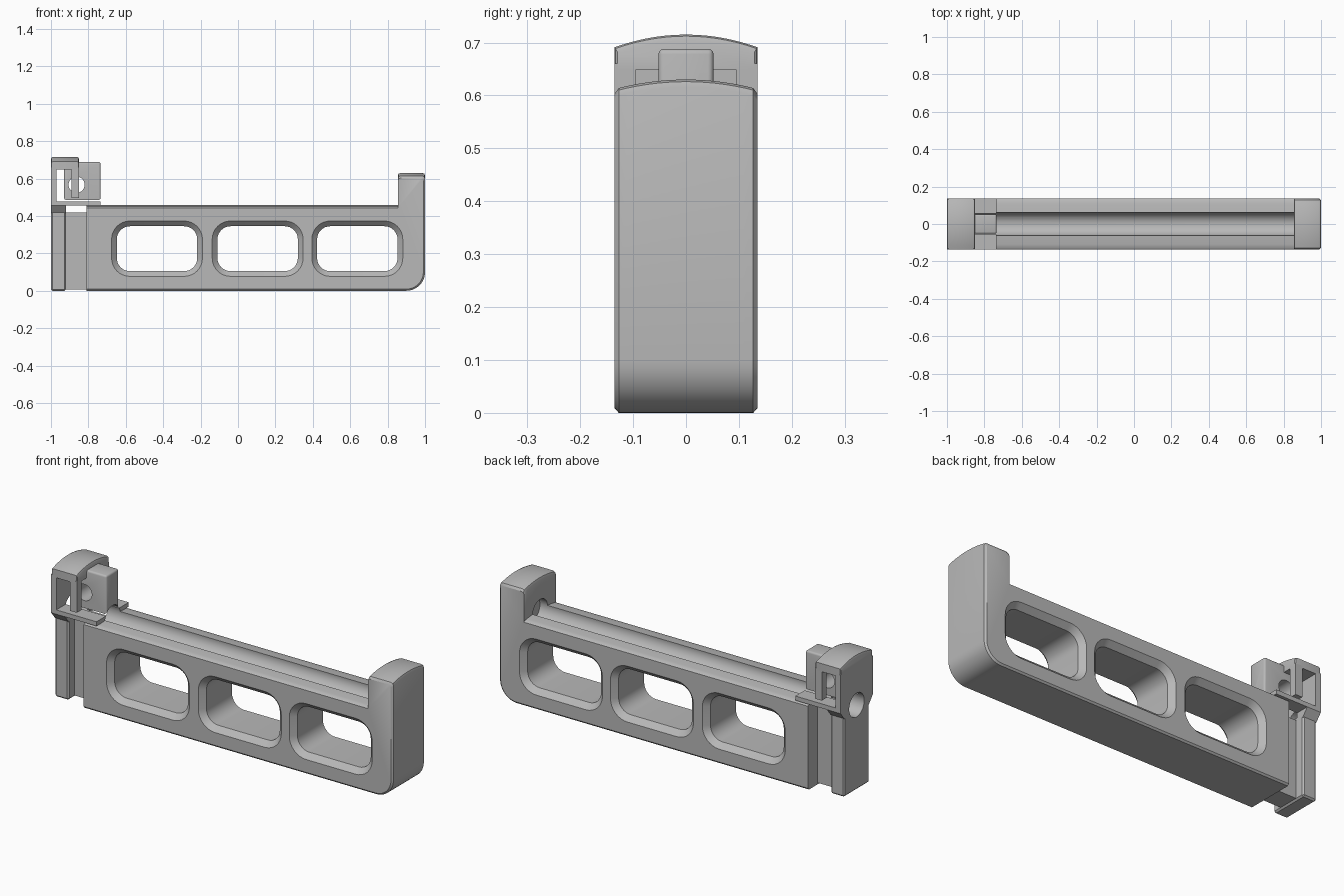
import bpy, bmesh, math
from mathutils import Vector

cube = bpy.data.objects.get("Cube")
if cube:
    bpy.data.objects.remove(cube, do_unlink=True)

GREY = (0.48, 0.48, 0.48, 1)
grey = bpy.data.materials.new("plain_grey")
grey.use_nodes = True
grey.diffuse_color = GREY
grey.node_tree.nodes["Principled BSDF"].inputs["Base Color"].default_value = GREY

HALF = 0.135


def activate(ob):
    bpy.ops.object.select_all(action='DESELECT')
    ob.select_set(True)
    bpy.context.view_layer.objects.active = ob


def loft(name, rings):
    """Solid through matching closed rings of points."""
    bm = bmesh.new()
    loops = [[bm.verts.new(p) for p in ring] for ring in rings]
    n = len(loops[0])
    for a, b in zip(loops, loops[1:]):
        for i in range(n):
            j = (i + 1) % n
            bm.faces.new((a[i], a[j], b[j], b[i]))
    bm.faces.new(loops[0])
    bm.faces.new(loops[-1])
    bmesh.ops.recalc_face_normals(bm, faces=bm.faces)
    me = bpy.data.meshes.new(name)
    bm.to_mesh(me)
    bm.free()
    me.materials.append(grey)
    ob = bpy.data.objects.new(name, me)
    bpy.context.collection.objects.link(ob)
    return ob


def box(name, x, y, z):
    return loft(name, [[(u, y[0], z[0]), (u, y[1], z[0]), (u, y[1], z[1]), (u, y[0], z[1])] for u in x])


def rod(name, start, axis, length, radius, sides=40):
    """Cylinder along the x or y axis."""
    ring = [(radius * math.cos(2 * math.pi * i / sides), radius * math.sin(2 * math.pi * i / sides))
            for i in range(sides)]
    s = Vector(start)
    if axis == "x":
        return loft(name, [[s + Vector((d, a, b)) for a, b in ring] for d in (0, length)])
    return loft(name, [[s + Vector((a, d, b)) for a, b in ring] for d in (0, length)])


def bevel(ob, width, segments=2):
    activate(ob)
    m = ob.modifiers.new("bevel", 'BEVEL')
    m.width, m.segments, m.limit_method = width, segments, 'ANGLE'
    bpy.ops.object.modifier_apply(modifier=m.name)


def cut(ob, cutter):
    activate(ob)
    m = ob.modifiers.new("cut", 'BOOLEAN')
    m.object, m.operation, m.solver = cutter, 'DIFFERENCE', 'EXACT'
    bpy.ops.object.modifier_apply(modifier=m.name)


def rounded_rect(cx, cz, hx, hz, r, y, steps=8):
    pts = []
    for k, (sx, sz) in enumerate([(1, 1), (-1, 1), (-1, -1), (1, -1)]):
        for i in range(steps + 1):
            a = math.pi / 2 * (k + i / steps)
            pts.append((cx + sx * (hx - r) + r * math.cos(a), y, cz + sz * (hz - r) + r * math.sin(a)))
    return pts


# Main bar with the end post: side outline swept across the width, domed on top
def bar_ring(y, inset):
    d = (y / HALF) ** 2
    post, deck = 0.63 - 0.018 * d - inset, 0.46 - 0.012 * d - inset * 0.5
    pts = [(-0.81, inset)]
    for i in range(13):
        a = -math.pi / 2 + math.pi / 2 * i / 12
        pts.append((0.9 + (0.1 - inset) * math.cos(a), 0.1 + (0.1 - inset) * math.sin(a)))
    pts += [(1 - inset, post - 0.014), (0.996 - inset, post - 0.004), (0.986 - inset, post),
            (0.869, post), (0.859, post - 0.004), (0.855, post - 0.014),
            (0.855, deck), (-0.81, deck)]
    return [(x, y, z) for x, z in pts]


stations = [-HALF + 0.008 + (2 * HALF - 0.016) * i / 14 for i in range(15)]
rings = [bar_ring(-HALF, 0.009)] + [bar_ring(y, 0) for y in stations] + [bar_ring(HALF, 0.009)]
bar = loft("main_bar", rings)

# Three windows with rounded rims
R = 0.028
rims = [(-HALF - 0.01, R)]
rims += [(-HALF + R * math.sin(t * math.pi / 12), R * (1 - math.cos(math.pi / 2 - t * math.pi / 12)))
         for t in range(7)]
rims += [(-y, g) for y, g in reversed(rims)]
for cx in (-0.433, 0.105, 0.638):
    window = loft("window_cutter", [rounded_rect(cx, 0.225, 0.215 + g, 0.12 + g, 0.07 + g, y) for y, g in rims])
    cut(bar, window)
    bpy.data.objects.remove(window, do_unlink=True)

# T-shaped end rail: neck, flange and flare under the head
neck = box("rail_neck", (-0.93, -0.8), (-0.055, 0.055), (0.008, 0.46))
flange = box("rail_flange", (-1, -0.92), (-0.105, 0.105), (0, 0.46))
bevel(flange, 0.008, 1)


def flat_ring(h, z):
    return [(-1, -h, z), (-0.92, -h, z), (-0.92, h, z), (-1, h, z)]


flare = loft("head_flare", [flat_ring(0.103, 0.415), flat_ring(HALF, 0.455), flat_ring(HALF, 0.462)])

# Head: floor, end wall, domed cap, corner bars and central block
floor = box("head_floor", (-1, -0.735), (-HALF, HALF), (0.455, 0.478))
wall = box("head_wall", (-1, -0.97), (-HALF, HALF), (0.46, 0.66))


def cap_ring(x, drop):
    h = HALF - drop * 0.5
    pts = [(x, -h, 0.648), (x, h, 0.648)]
    for i in range(15):
        y = h - 2 * h * i / 14
        pts.append((x, y, 0.715 - 0.024 * (y / HALF) ** 2 - drop))
    return pts


cap = loft("head_cap", [cap_ring(-1, 0.012), cap_ring(-0.996, 0.003), cap_ring(-0.988, 0),
                        cap_ring(-0.862, 0), cap_ring(-0.854, 0.003), cap_ring(-0.85, 0.012)])
bars = [box(side + "_head_bar", (-0.89, -0.85), sorted((s * HALF, s * 0.095)), (0.495, 0.66))
        for side, s in (("right", -1), ("left", 1))]

block = box("head_block", (-0.93, -0.735), (-0.052, 0.052), (0.46, 0.688))
bevel(block, 0.01, 3)
pin_hole = rod("pin_hole_cutter", (-0.863, -0.2, 0.567), "y", 0.4, 0.043)
cut(block, pin_hole)
bpy.data.objects.remove(pin_hole, do_unlink=True)

# Long round channel along the deck and through the rail end
channel = rod("channel_cutter", (-1.05, 0, 0.45), "x", 1.95, 0.063)
for ob in (bar, neck, flange, flare, floor, wall, block):
    cut(ob, channel)
bpy.data.objects.remove(channel, do_unlink=True)

for ob in [bar, neck, flange, flare, floor, wall, cap, block] + bars:
    activate(ob)
    bpy.ops.object.shade_smooth_by_angle(angle=math.radians(32))
